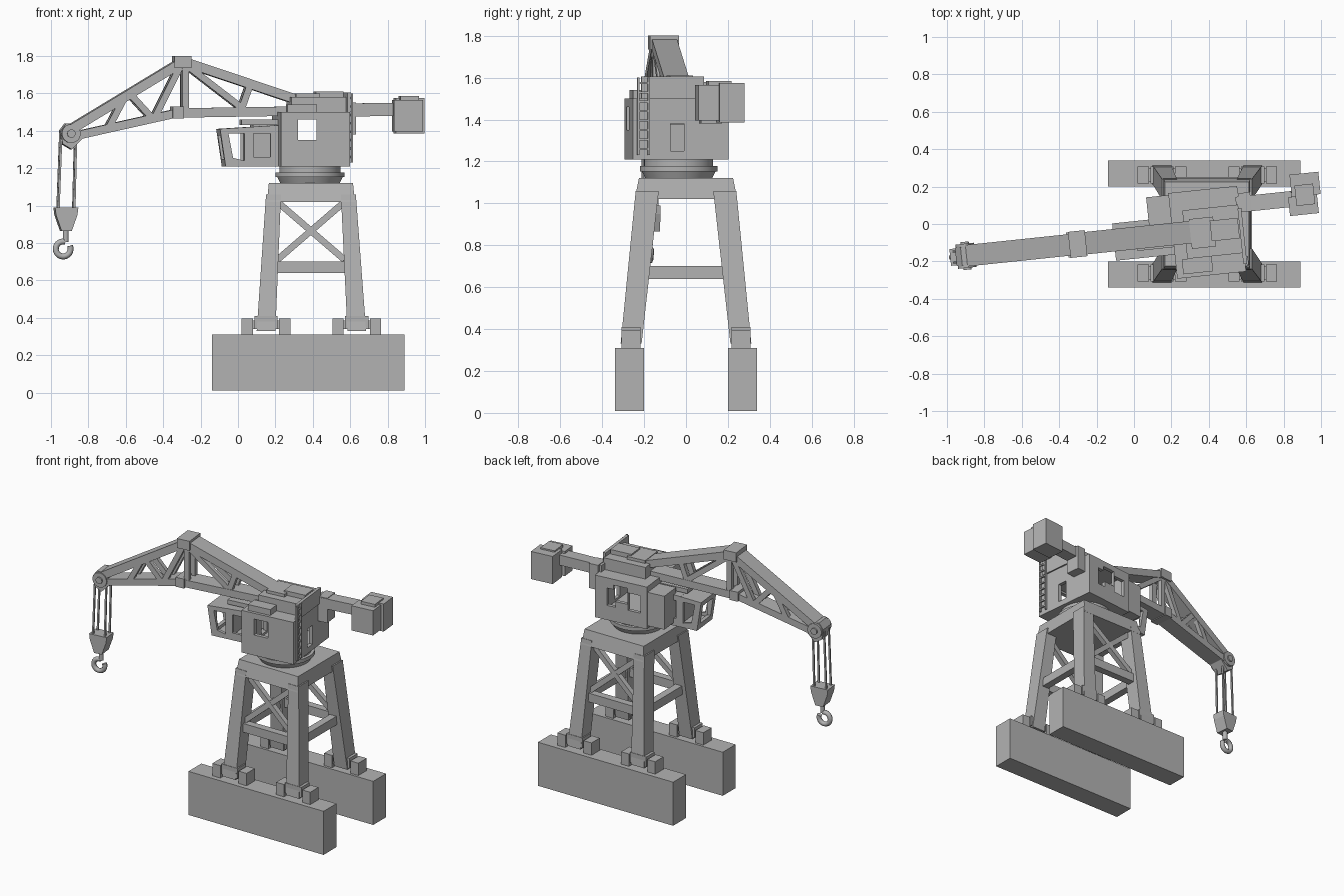
import bpy, bmesh, math
from mathutils import Vector, Matrix

if "Cube" in bpy.data.objects:
    bpy.data.objects.remove(bpy.data.objects["Cube"], do_unlink=True)

grey = bpy.data.materials.new("plain grey")
grey.use_nodes = True
COLOUR = (0.45, 0.45, 0.45, 1)
grey.diffuse_color = COLOUR
grey.node_tree.nodes["Principled BSDF"].inputs["Base Color"].default_value = COLOUR

# The slewing upper part is built along x, then turned about this pivot
PIVOT = Vector((0.385, -0.035, 0))
SLEW = Matrix.Translation(PIVOT) @ Matrix.Rotation(math.radians(6), 4, "Z") @ Matrix.Translation((-PIVOT.x, 0, 0))


def finish(name, bm, slew=False, smooth=False):
    bmesh.ops.recalc_face_normals(bm, faces=bm.faces)
    if slew:
        bm.transform(SLEW)
    mesh = bpy.data.meshes.new(name)
    bm.to_mesh(mesh)
    bm.free()
    mesh.materials.append(grey)
    ob = bpy.data.objects.new(name, mesh)
    bpy.context.collection.objects.link(ob)
    if smooth:
        bpy.ops.object.select_all(action="DESELECT")
        bpy.context.view_layer.objects.active = ob
        ob.select_set(True)
        bpy.ops.object.shade_smooth_by_angle(angle=math.radians(35))
    return ob


def loft(name, low, high, z0, z1, slew=False):
    """Four-sided block between two rectangles (x0, x1, y0, y1)."""
    bm = bmesh.new()
    rings = []
    for (x0, x1, y0, y1), z in ((low, z0), (high, z1)):
        rings.append([bm.verts.new((x, y, z)) for x, y in ((x0, y0), (x1, y0), (x1, y1), (x0, y1))])
    for ring in rings:
        bm.faces.new(ring)
    for i in range(4):
        j = (i + 1) % 4
        bm.faces.new((rings[0][i], rings[0][j], rings[1][j], rings[1][i]))
    return finish(name, bm, slew)


def box(name, x0, x1, y0, y1, z0, z1, slew=True):
    return loft(name, (x0, x1, y0, y1), (x0, x1, y0, y1), z0, z1, slew)


def beam(name, p, q, w, h, slew=True):
    """Bar from p to q, w wide sideways and h deep."""
    p, q = Vector(p), Vector(q)
    d = (q - p).normalized()
    side = Vector((1, 0, 0)) if abs(d.y) > 0.9 else Vector((0, 1, 0))
    up = d.cross(side).normalized()
    side = up.cross(d)
    bm = bmesh.new()
    bmesh.ops.create_cube(bm, size=1)
    frame = Matrix((d * (q - p).length, side * w, up * h)).transposed().to_4x4()
    bm.transform(Matrix.Translation((p + q) / 2) @ frame)
    return finish(name, bm, slew)


def extrude(name, outline, y0, y1):
    """Side-view outline of (x, z) points given thickness along y."""
    bm = bmesh.new()
    face = bm.faces.new([bm.verts.new((x, y0, z)) for x, z in outline])
    new = bmesh.ops.extrude_face_region(bm, geom=[face])["geom"]
    bmesh.ops.translate(bm, verts=[v for v in new if isinstance(v, bmesh.types.BMVert)], vec=(0, y1 - y0, 0))
    return finish(name, bm, True)


def drum(name, centre, r0, r1, depth, axis="Z", slew=True):
    bm = bmesh.new()
    bmesh.ops.create_cone(bm, cap_ends=True, segments=32, radius1=r0, radius2=r1, depth=depth)
    turn = Matrix.Rotation(math.pi / 2, 4, "X") if axis == "Y" else Matrix()
    bm.transform(Matrix.Translation(centre) @ turn)
    return finish(name, bm, slew, smooth=True)


def cut(ob, cutters):
    """Subtract the cutters, keep the result and drop the cutters."""
    for c in cutters:
        c.hide_render = True
        mod = ob.modifiers.new("opening", "BOOLEAN")
        mod.operation, mod.solver, mod.object = "DIFFERENCE", "EXACT", c
    deps = bpy.context.evaluated_depsgraph_get()
    mesh = bpy.data.meshes.new_from_object(ob.evaluated_get(deps))
    ob.modifiers.clear()
    ob.data = mesh
    for c in cutters:
        bpy.data.objects.remove(c, do_unlink=True)


# Pontoons, feet and splayed legs
for s, side in ((-1, "front"), (1, "back")):
    lo, hi = sorted((s * 0.2, s * 0.34))
    box(f"{side}_pontoon", -0.14, 0.89, lo, hi, 0.01, 0.31, False)
    for end, xb, xt in (("right", 0.15, 0.19), ("left", 0.635, 0.59)):
        n = f"{side}_{end}"
        y, t = s * 0.262, s * 0.185
        loft(n + "_leg", (xb - 0.05, xb + 0.05, y - 0.05, y + 0.05),
             (xt - 0.04, xt + 0.04, t - 0.055, t + 0.055), 0.33, 1.06)
        box(n + "_foot_bar", xb - 0.12, xb + 0.12, y - 0.035, y + 0.035, 0.34, 0.385, False)
        box(n + "_foot_pin", xb - 0.062, xb + 0.062, y - 0.045, y + 0.045, 0.34, 0.41, False)
        for k in (-1, 1):
            c = xb + k * 0.1
            box(n + "_shoe", c - 0.03, c + 0.03, y - 0.045, y + 0.045, 0.305, 0.395, False)
    # Cross bracing on the long sides
    beam(f"{side}_tie", (0.19, s * 0.225, 0.67), (0.6, s * 0.225, 0.67), 0.05, 0.06, False)
    for a, b in ((0.21, 0.57), (0.57, 0.21)):
        beam(f"{side}_cross_brace", (a, s * 0.215, 0.71), (b, s * 0.19, 1.02), 0.035, 0.035, False)
for x in (0.175, 0.605):
    beam("side_tie", (x, -0.21, 0.67), (x, 0.21, 0.67), 0.05, 0.06, False)

# Portal cap and slewing ring
loft("portal_cap", (0.155, 0.625, -0.245, 0.245), (0.165, 0.615, -0.225, 0.225), 1.02, 1.12)
drum("ring_base", (0.385, 0, 1.145), 0.16, 0.185, 0.05)
drum("ring_rim", (0.385, 0, 1.165), 0.185, 0.185, 0.025)
drum("ring_neck", (0.385, 0, 1.2), 0.165, 0.165, 0.06)

# Machine house, hollow with see-through windows
house = extrude("house", [(0.205, 1.21), (0.575, 1.21), (0.575, 1.5), (0.205, 1.5)], -0.24, 0.22)
cut(house, [box("inside", 0.23, 0.55, -0.215, 0.195, 1.235, 1.475),
            box("side_window", 0.32, 0.42, -0.4, 0.4, 1.35, 1.46, False),
            box("end_window", 0.1, 0.8, -0.075, -0.01, 1.25, 1.38, False),
            box("back_window", 0.25, 0.34, 0.1, 0.3, 1.31, 1.43),
            box("back_window_two", 0.43, 0.49, 0.1, 0.3, 1.31, 1.43)])
box("house_extension", 0.085, 0.205, 0.06, 0.21, 1.23, 1.46)
box("roof_block", 0.27, 0.57, -0.14, 0.12, 1.5, 1.58)
box("winch_cover", 0.3, 0.43, -0.09, 0.07, 1.58, 1.6)
box("winch_drum_box", 0.41, 0.56, -0.06, 0.05, 1.58, 1.61)
box("roof_locker", 0.24, 0.4, -0.22, -0.14, 1.5, 1.54)
box("roof_rail", 0.565, 0.585, -0.2, 0.1, 1.5, 1.605)

# Ladder on the rear wall
for y in (-0.215, -0.165):
    beam("ladder_rail", (0.588, y, 1.23), (0.588, y, 1.6), 0.01, 0.012)
for i in range(8):
    z = 1.26 + i * 0.045
    beam("ladder_rung", (0.588, -0.215, z), (0.588, -0.165, z), 0.01, 0.01)

# Operator cabin under the boom, open windows
cabin = extrude("cabin", [(-0.08, 1.21), (0.21, 1.21), (0.21, 1.43), (-0.11, 1.41)], -0.11, 0.09)
cut(cabin, [box("inside", -0.06, 0.19, -0.09, 0.07, 1.23, 1.39),
            box("front_window", -0.3, 0.5, -0.075, 0.055, 1.25, 1.375),
            extrude("cabin_side_window", [(-0.04, 1.255), (0.02, 1.24), (0.02, 1.385), (-0.065, 1.385)], -0.2, 0.2),
            extrude("cabin_rear_window", [(0.07, 1.26), (0.16, 1.26), (0.16, 1.385), (0.07, 1.385)], -0.2, 0.2)])
box("cabin_mullion", 0.035, 0.055, -0.11, 0.09, 1.21, 1.42)
box("cabin_roof_hatch", 0.01, 0.21, -0.07, 0.05, 1.43, 1.46)

# Boom chords
foot, apex, tip = (0.33, 0, 1.56), (-0.3, 0, 1.77), (-0.89, 0, 1.415)
low_foot, low_mid, low_tip = (0.3, 0, 1.505), (-0.33, 0, 1.495), (-0.87, 0, 1.375)
beam("upper_chord_rear", foot, apex, 0.12, 0.05)
beam("upper_chord_front", apex, tip, 0.115, 0.05)
beam("lower_chord_rear", low_foot, low_mid, 0.115, 0.05)
beam("lower_chord_front", low_mid, low_tip, 0.11, 0.045)
box("apex_collar", -0.35, -0.26, -0.07, 0.07, 1.735, 1.8)
box("lower_collar", -0.36, -0.3, -0.068, 0.068, 1.465, 1.53)

# Lattice struts on both sides of the boom
struts = [(-0.29, 1.75, -0.29, 1.5), (-0.27, 1.74, 0.03, 1.51), (0.01, 1.51, 0.06, 1.65),
          (-0.32, 1.74, -0.45, 1.48), (-0.47, 1.47, -0.59, 1.6), (-0.7, 1.42, -0.61, 1.59)]
for y in (-0.04, 0.04):
    for x0, z0, x1, z1 in struts:
        beam("boom_strut", (x0, y, z0), (x1, y, z1), 0.03, 0.035)

# Boom head with sheave
extrude("boom_head", [(-0.95, 1.33), (-0.9, 1.3), (-0.84, 1.36), (-0.86, 1.43), (-0.93, 1.44), (-0.96, 1.4)], -0.05, 0.05)
drum("sheave", (-0.905, 0, 1.385), 0.05, 0.05, 0.13, "Y")
drum("sheave_pin", (-0.905, 0, 1.385), 0.022, 0.022, 0.15, "Y")

# Hoist cables, hook block and hook
for y in (-0.03, 0.03):
    beam("hoist_cable", (-0.955, y, 1.38), (-0.97, y, 0.98), 0.011, 0.011)
    beam("hoist_cable", (-0.875, y, 1.38), (-0.885, y, 0.98), 0.011, 0.011)
extrude("hook_block", [(-0.99, 0.99), (-0.865, 0.99), (-0.87, 0.95), (-0.9, 0.865), (-0.955, 0.865), (-0.985, 0.95)], -0.045, 0.045)
drum("hook_shank", (-0.928, 0, 0.84), 0.015, 0.015, 0.07)
curve = bpy.data.curves.new("hook", "CURVE")
curve.dimensions, curve.bevel_depth, curve.bevel_resolution = "3D", 0.016, 2
curve.use_fill_caps = True
spline = curve.splines.new("POLY")
spline.points.add(20)
for i, pt in enumerate(spline.points):
    a = math.radians(75 + i * 15.5)
    pt.co = (-0.942 + 0.04 * math.cos(a), 0, 0.768 + 0.04 * math.sin(a), 1)
curve.materials.append(grey)
hook = bpy.data.objects.new("hook", curve)
hook.matrix_world = SLEW
bpy.context.collection.objects.link(hook)

# Counterweight on its offset rear arm
box("arm_bracket", 0.575, 0.64, 0.08, 0.18, 1.38, 1.55)
beam("counterweight_arm", (0.56, 0.12, 1.51), (0.86, 0.12, 1.515), 0.085, 0.07)
box("counterweight_inner", 0.84, 0.995, 0.03, 0.13, 1.395, 1.565)
box("counterweight_outer", 0.86, 1.015, 0.13, 0.25, 1.385, 1.575)
box("counterweight_cap", 0.88, 0.98, 0.08, 0.19, 1.565, 1.585)
